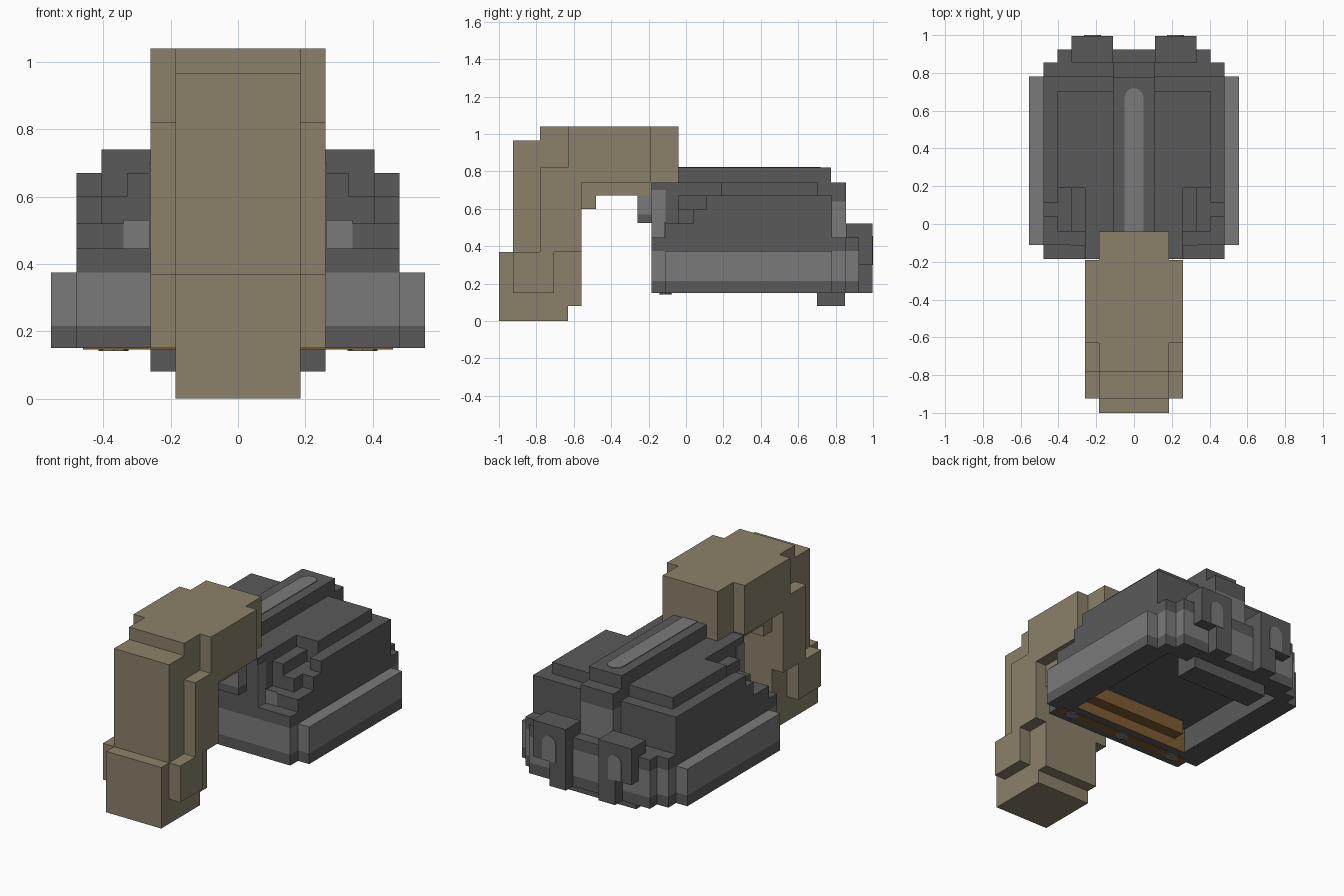
import bpy, bmesh, math

if "Cube" in bpy.data.objects:
    bpy.data.objects.remove(bpy.data.objects["Cube"])


def colour(name, rgb):
    m = bpy.data.materials.new(name)
    m.diffuse_color = (*rgb, 1)
    m.use_nodes = True
    m.node_tree.nodes["Principled BSDF"].inputs["Base Color"].default_value = m.diffuse_color
    return m


DARK = colour("dark grey", (0.102, 0.102, 0.102))
LIGHT = colour("light grey", (0.195, 0.195, 0.195))
TAN = colour("tan", (0.262, 0.216, 0.144))
BROWN = colour("brown", (0.209, 0.105, 0.034))


def prism(name, pts, lo, hi, mats, axis="x", mirror=False, rule=None):
    """Extrude a 2D outline along an axis; outline is (y,z), (x,z) or (x,y)."""
    place = {"x": lambda p, t: (t, p[0], p[1]),
             "y": lambda p, t: (p[0], t, p[1]),
             "z": lambda p, t: (p[0], p[1], t)}[axis]
    bm = bmesh.new()
    for sx in ((1, -1) if mirror else (1,)):
        ends = []
        for t in (lo, hi):
            ring = []
            for p in pts:
                x, y, z = place(p, t)
                ring.append(bm.verts.new((sx * x, y, z)))
            ends.append(ring)
        a, b = ends
        bm.faces.new(a)
        bm.faces.new(b)
        for i in range(len(a)):
            j = (i + 1) % len(a)
            bm.faces.new((a[i], a[j], b[j], b[i]))
    bmesh.ops.recalc_face_normals(bm, faces=bm.faces)
    bm.normal_update()
    if rule:
        for f in bm.faces:
            f.material_index = rule(f.calc_center_median(), f.normal)
    me = bpy.data.meshes.new(name)
    bm.to_mesh(me)
    bm.free()
    for m in (mats if isinstance(mats, list) else [mats]):
        me.materials.append(m)
    ob = bpy.data.objects.new(name, me)
    bpy.context.collection.objects.link(ob)
    return ob


def box(name, x0, x1, y0, y1, z0, z1, mat, mirror=False):
    return prism(name, [(y0, z0), (y1, z0), (y1, z1), (y0, z1)], x0, x1, mat, mirror=mirror)


def steps(base, *spans):
    """Stepped side outline from (start, end, height) spans over a base height."""
    pts = [(spans[0][0], base)]
    for y0, y1, h in spans:
        pts += [(y0, h), (y1, h)]
    return pts + [(spans[-1][1], base)]


def rounded(cx, cy, r, length):
    """Strip outline with a rounded far end."""
    arc = [(cx + r * math.cos(a * math.pi / 6), cy + r * math.sin(a * math.pi / 6)) for a in range(7)]
    return arc + [(cx - r, cy - length), (cx + r, cy - length)]


# Bent arm: narrow core and raised side strips
prism("arm_core", [(-1, 0), (-.63, 0), (-.63, .08), (-.56, .08), (-.56, .6), (-.48, .6), (-.48, .67),
                   (-.04, .67), (-.04, 1.04), (-.78, 1.04), (-.78, .965), (-.925, .965),
                   (-.925, .37), (-1, .37)], -.185, .185, TAN)
prism("arm_side", [(-.925, .15), (-.705, .15), (-.705, .37), (-.56, .37), (-.56, .74), (-.19, .74),
                   (-.19, 1.04), (-.63, 1.04), (-.63, .82), (-.78, .82), (-.78, .37), (-.925, .37)],
      .185, .26, TAN, mirror=True)

# Lower body: hollow skirt with a light band, half outline mirrored
outer = [(0, -.185), (.48, -.185), (.48, -.11), (.555, -.11), (.555, .78), (.48, .78),
         (.48, .855), (.405, .855), (.405, .925), (0, .925)]
ring = outer + [(0, .78), (.4, .78), (.4, -.03), (0, -.03)]


def inside(c, n):
    cavity = abs(c.x) < .41 and -.04 < c.y < .79 and abs(n.z) < .5
    return (2 if c.y < 0 else 1) if cavity else 0


prism("skirt_edge", ring, .15, .215, [DARK, DARK, BROWN], "z", True, inside)
prism("skirt_band", ring, .215, .30, [LIGHT, DARK, BROWN], "z", True, inside)
prism("upper_band", outer, .30, .375, [LIGHT, DARK], "z", True, lambda c, n: 1 if n.z < -.5 else 0)
prism("waist", [(0, -.185), (.48, -.185), (.48, .855), (.405, .855), (.405, .925), (0, .925)],
      .375, .445, DARK, "z", True)

# Underside details
box("under_bar", -.26, .26, .70, .85, .08, .30, DARK)
box("under_strip", -.46, .46, -.14, -.08, .146, .15, BROWN)
box("cavity_step", -.33, .33, -.03, .04, .215, .30, BROWN)
for i, x in enumerate((-.37, 0, .37)):
    dot = [(x + .045 * math.cos(k * math.pi / 4), -.11 + .035 * math.sin(k * math.pi / 4)) for k in range(8)]
    prism("under_dot", dot, .142, .146, LIGHT, "z")

# Stepped upper shell, from the outside inwards
tail = (.705, .78, .67)
prism("shell_outer", steps(.445, (-.11, .04, .52), (.04, .11, .6), (.11, .78, .67)),
      .405, .48, DARK, mirror=True)
prism("shell_recess", steps(.445, (-.11, -.04, .52), (-.04, .19, .6), (.19, .705, .74), tail),
      .33, .405, DARK, mirror=True)
prism("shell_brow", steps(.445, (-.11, -.04, .52), (-.04, .19, .67), (.19, .705, .74), tail),
      .26, .33, DARK, mirror=True)
prism("shell_middle", steps(.445, (-.185, .705, .74), tail), -.26, .26, DARK)

# Ridge along the top and its rear support
box("ridge", -.11, .11, -.04, .775, .67, .82, DARK)
box("ridge_rear_top", -.11, .11, .775, .855, .64, .74, DARK)
box("ridge_rear", -.11, .11, .775, .855, .445, .64, LIGHT)
prism("ridge_stripe", rounded(0, .67, .05, .71), .82, .824, LIGHT, "z")

# Front nose and light patches beside it
box("nose", -.185, .185, -.26, -.185, .57, .67, LIGHT)
box("nose_underside", -.185, .185, -.26, -.185, .525, .57, DARK)
box("cheek_patch", .26, .264, -.185, -.11, .445, .70, LIGHT, True)
box("brow_patch", .26, .34, -.114, -.11, .445, .53, LIGHT, True)

# Rear tabs with rounded light strips
box("rear_tab", .11, .33, .925, .996, .30, .52, DARK, True)
box("rear_tab_root", .11, .33, .855, .925, .445, .52, DARK, True)
box("rear_tab_stem", .11, .22, .925, .996, .15, .30, DARK, True)
prism("tab_strip", rounded(.22, .41, .045, .11), .996, 1.0, LIGHT, "y", True)
